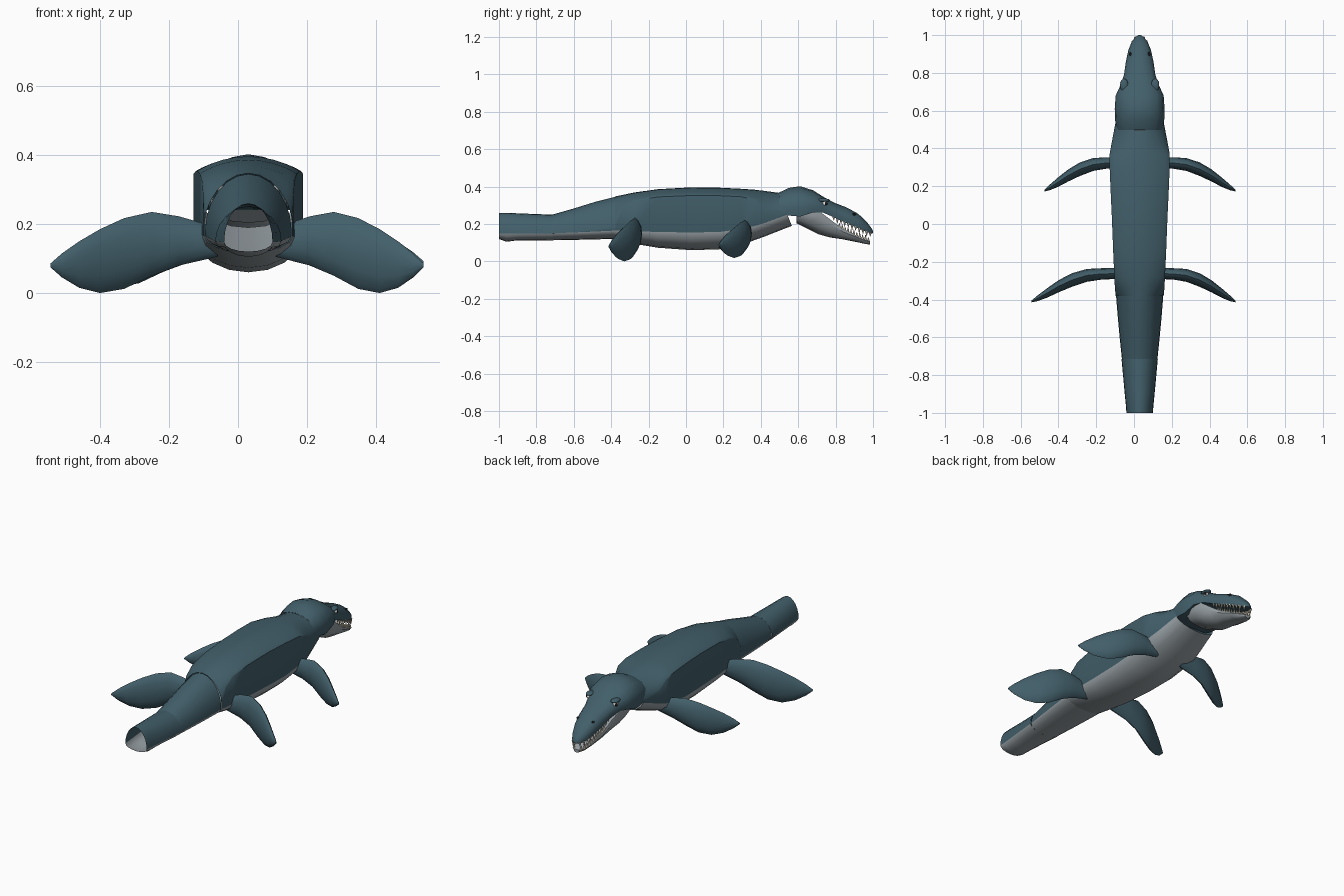
import bpy, bmesh, math
from mathutils import Vector, Matrix

if "Cube" in bpy.data.objects:
    bpy.data.objects.remove(bpy.data.objects["Cube"])

CX = 0.03  # the body's midline


def mat(name, rgb):
    m = bpy.data.materials.new(name)
    m.diffuse_color = (*rgb, 1)
    m.use_nodes = True
    m.node_tree.nodes["Principled BSDF"].inputs["Base Color"].default_value = m.diffuse_color
    return m


TEAL = mat("teal skin", (0.055, 0.115, 0.145))
GREY = mat("grey belly", (0.31, 0.35, 0.37))
CREAM = mat("cream teeth", (0.72, 0.66, 0.52))
DARK = mat("dark pupil", (0.01, 0.012, 0.015))
WHITE = mat("eye white", (0.75, 0.77, 0.75))


def finish(name, bm, mats, angle=35):
    bmesh.ops.recalc_face_normals(bm, faces=bm.faces)
    me = bpy.data.meshes.new(name)
    bm.to_mesh(me)
    bm.free()
    for m in mats:
        me.materials.append(m)
    ob = bpy.data.objects.new(name, me)
    bpy.context.collection.objects.link(ob)
    bpy.ops.object.select_all(action='DESELECT')
    ob.select_set(True)
    bpy.context.view_layer.objects.active = ob
    bpy.ops.object.shade_smooth_by_angle(angle=math.radians(angle))
    return ob


def loft(name, rings, mats, rule=lambda j, n: 0, cap_start=False, cap_end=False, angle=35):
    """Skin closed rings of points; rule gives the material for each strip."""
    bm = bmesh.new()
    rows = [[bm.verts.new(p) for p in r] for r in rings]
    n = len(rows[0])
    for a, b in zip(rows, rows[1:]):
        for j in range(n):
            k = (j + 1) % n
            f = bm.faces.new((a[j], a[k], b[k], b[j]))
            f.material_index = rule(j, n)
    if cap_start:
        bm.faces.new(rows[0])
    if cap_end:
        bm.faces.new(rows[-1])
    return finish(name, bm, mats, angle)


def mirrored(half):
    """Half outline from bottom centre to top centre -> whole ring of (x, z)."""
    return half + [(-x, z) for x, z in reversed(half[1:-1])]


# Body sections: round belly below the colour line, flat sides and a domed back above
LOW, UP = 4, 6


def body_ring(y, zt, zb, zm, w, s, lean=0):
    half = [(w * math.sin(math.pi / 2 * i / LOW), zm - (zm - zb) * math.cos(math.pi / 2 * i / LOW))
            for i in range(LOW)] + [(w, zm)]
    h, zs = zt - zm, zm + s * (zt - zm)
    for i in range(UP + 1):
        t = math.pi / 2 * i / UP
        x = math.cos(t)
        half.append((w * x, zs + (1 - s) * h * ((1 - s) * math.sin(t) + s * (1 - x * x))))
    return [(CX + x, y + lean * (zt - z), z) for x, z in mirrored(half)]


def belly(j, n):
    return 1 if j < LOW or j >= n - LOW else 0


body_parts = {
    "tail_tip": [(-1, .26, .12, .148, .07, 0), (-.96, .26, .105, .148, .073, 0),
                 (-.9, .257, .113, .148, .079, 0), (-.715, .25, .113, .15, .096, 0)],
    "tail_base": [(-.715, .25, .113, .15, .094, 0), (-.6, .283, .115, .155, .106, 0),
                  (-.48, .32, .118, .16, .117, .05), (-.38, .345, .12, .165, .125, .1)],
    "torso": [(-.38, .347, .118, .165, .127, .2), (-.34, .355, .108, .165, .131, .6),
              (-.28, .368, .095, .162, .134, .78), (-.15, .386, .073, .157, .14, .82),
              (.03, .396, .06, .155, .147, .82), (.18, .394, .065, .157, .154, .82),
              (.3, .388, .09, .175, .159, .8), (.37, .383, .115, .19, .159, .7),
              (.42, .377, .133, .205, .15, .4), (.495, .367, .19, .25, .127, .1, .4)],
}
for name, stations in body_parts.items():
    loft(name, [body_ring(*s) for s in stations], [TEAL, GREY], belly)


# Head: domed skull with a flat palate
def head_ring(y, zt, zb, w):
    h = zt - zb
    half = [(0, zb), (.6 * w, zb), (.95 * w, zb), (w, zb + .3 * h), (.93 * w, zb + .58 * h),
            (.7 * w, zb + .83 * h), (.35 * w, zb + .95 * h), (0, zt)]
    return [(CX + x, y, z) for x, z in mirrored(half)]


skull = [(.497, .368, .25, .12), (.55, .393, .245, .13), (.61, .402, .24, .132),
         (.68, .38, .262, .127), (.73, .348, .262, .104), (.79, .315, .236, .083),
         (.86, .288, .204, .073), (.92, .255, .177, .06), (.965, .213, .158, .042),
         (.99, .18, .149, .022), (1, .163, .151, .007)]
loft("skull", [head_ring(*s) for s in skull], [TEAL], cap_end=True)


# Lower jaw: flat on top, rounded beneath
def jaw_ring(y, zt, zb, w):
    h = zt - zb
    half = [(0, zb), (.45 * w, zb + .06 * h), (.8 * w, zb + .3 * h), (w, zb + .75 * h),
            (.97 * w, zt), (.6 * w, zt), (0, zt)]
    return [(CX + x, y, z) for x, z in mirrored(half)]


jaw = [(.59, .265, .205, .1), (.65, .275, .175, .112), (.71, .27, .145, .108),
       (.77, .225, .128, .086), (.84, .172, .118, .074), (.91, .14, .104, .058),
       (.96, .118, .093, .04), (.985, .108, .09, .018)]
loft("lower_jaw", [jaw_ring(*s) for s in jaw], [GREY], cap_end=True)


# Teeth along both jaws
def at(stations, y):
    for a, b in zip(stations, stations[1:]):
        if a[0] <= y <= b[0]:
            t = (y - a[0]) / (b[0] - a[0])
            return [p + t * (q - p) for p, q in zip(a, b)]


def teeth(name, stations, level, up, y0, y1, count=11):
    bm = bmesh.new()
    for i in range(count):
        s = at(stations, y0 + (y1 - y0) * i / (count - 1))
        size = .022 + .006 * (i % 2)
        for side in (-1, 1):
            pos = Vector((CX + side * .87 * s[3], s[0], s[level] + up * (size / 2 - .004)))
            turn = Matrix.Rotation(0 if up > 0 else math.pi, 4, 'X')
            bmesh.ops.create_cone(bm, cap_ends=True, segments=6, radius1=.0075, radius2=.001,
                                  depth=size, matrix=Matrix.Translation(pos) @ turn)
    finish(name, bm, [CREAM])


teeth("upper_teeth", skull, 2, -1, .79, .985)
teeth("lower_teeth", jaw, 1, 1, .82, .975)


# Eyes, brows and nostrils
def ball(name, pos, size, m):
    bm = bmesh.new()
    bmesh.ops.create_uvsphere(bm, u_segments=14, v_segments=8, radius=1,
                              matrix=Matrix.Translation(pos) @ Matrix.Diagonal((*size, 1)))
    finish(name, bm, [m], 60)


for side, label in ((-1, "left"), (1, "right")):
    ball(label + "_eye", (CX + side * .087, .742, .309), (.014, .015, .013), WHITE)
    ball(label + "_pupil", (CX + side * .095, .748, .309), (.008, .008, .009), DARK)
    ball(label + "_brow", (CX + side * .082, .735, .327), (.022, .035, .01), TEAL)
    ball(label + "_nostril", (CX + side * .05, .9, .252), (.007, .01, .006), DARK)

# Paddles: upright leaf shapes swept back (reach, top, bottom, y, half thickness)
leaf = [(.09, .19, .105, -.262, .028), (.2, .222, .08, -.264, .03), (.28, .235, .05, -.272, .034),
        (.36, .217, .012, -.297, .036), (.43, .185, 0, -.33, .032), (.49, .15, .015, -.365, .025),
        (.54, .115, .045, -.393, .015), (.573, .086, .074, -.41, .005)]


def paddle(name, side, reach, dy, zscale, dz):
    rings = []
    for d, zt, zb, y, t in leaf:
        zc, c = (zt + zb) / 2, (zt - zb) / 2
        ring = []
        for i in range(12):
            a = 2 * math.pi * i / 12
            u = math.cos(a)
            ring.append((CX + side * d * reach, y + dy + t * u * abs(u) ** .3,
                         (zc + c * math.sin(a)) * zscale + dz))
        rings.append(ring)
    loft(name, rings, [TEAL], cap_start=True, cap_end=True, angle=40)


paddle("rear_left_paddle", -1, 1, 0, 1, 0)
paddle("rear_right_paddle", 1, .885, 0, 1, 0)
paddle("front_left_paddle", -1, .88, .587, .87, .018)
paddle("front_right_paddle", 1, .885, .587, .87, .018)
